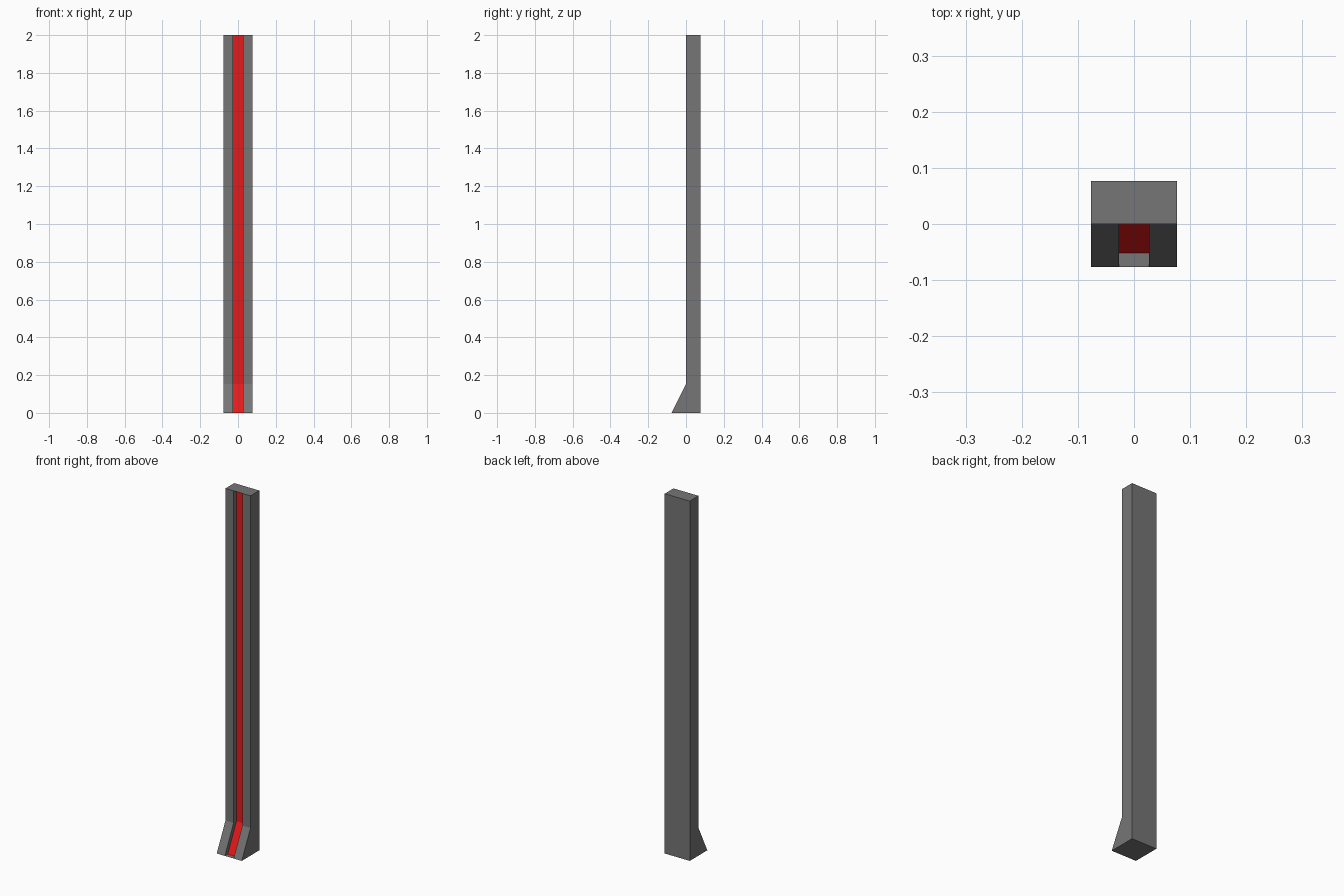
import bpy, bmesh

if "Cube" in bpy.data.objects:
    bpy.data.objects.remove(bpy.data.objects["Cube"])

W, G, DEPTH, HEIGHT = 0.077, 0.027, 0.025, 2.0
# side profile (y, z): front foot, bend, front top, back top, back bottom
PROFILE = [(-W, 0), (0, 0.154), (0, HEIGHT), (W, HEIGHT), (W, 0)]

red = bpy.data.materials.new("red_strip")
red.diffuse_color = (0.8, 0.01, 0.01, 1)
red.use_nodes = True
red.node_tree.nodes["Principled BSDF"].inputs["Base Color"].default_value = red.diffuse_color

bm = bmesh.new()
n = len(PROFILE)

# post: profile swept across x, with loops at the groove edges
rings = [[bm.verts.new((x, y, z)) for y, z in PROFILE] for x in (-W, -G, G, W)]
groove = []
for s in range(3):
    a, b = rings[s], rings[s + 1]
    for i in range(n):
        j = (i + 1) % n
        f = bm.faces.new((a[i], b[i], b[j], a[j]))
        if s == 1 and i < 2:
            groove.append(f)
bm.faces.new(rings[0])
bm.faces.new(rings[-1])
bmesh.ops.recalc_face_normals(bm, faces=bm.faces)

# groove: push the centre front strip back into the post and colour it
ret = bmesh.ops.extrude_face_region(bm, geom=groove)["geom"]
old = [f for f in groove if f.is_valid and f not in ret]
if old:
    bmesh.ops.delete(bm, geom=old, context='FACES_ONLY')
bmesh.ops.translate(bm, vec=(0, DEPTH, 0),
                    verts=[g for g in ret if isinstance(g, bmesh.types.BMVert)])
for f in ret:
    if isinstance(f, bmesh.types.BMFace):
        f.material_index = 1

mesh = bpy.data.meshes.new("grooved_post")
bm.to_mesh(mesh)
bm.free()
grey = bpy.data.materials.new("grey_post")
grey.diffuse_color = (0.18, 0.18, 0.18, 1)
grey.use_nodes = True
grey.node_tree.nodes["Principled BSDF"].inputs["Base Color"].default_value = grey.diffuse_color
mesh.materials.append(grey)
mesh.materials.append(red)
post = bpy.data.objects.new("grooved_post", mesh)
bpy.context.collection.objects.link(post)
